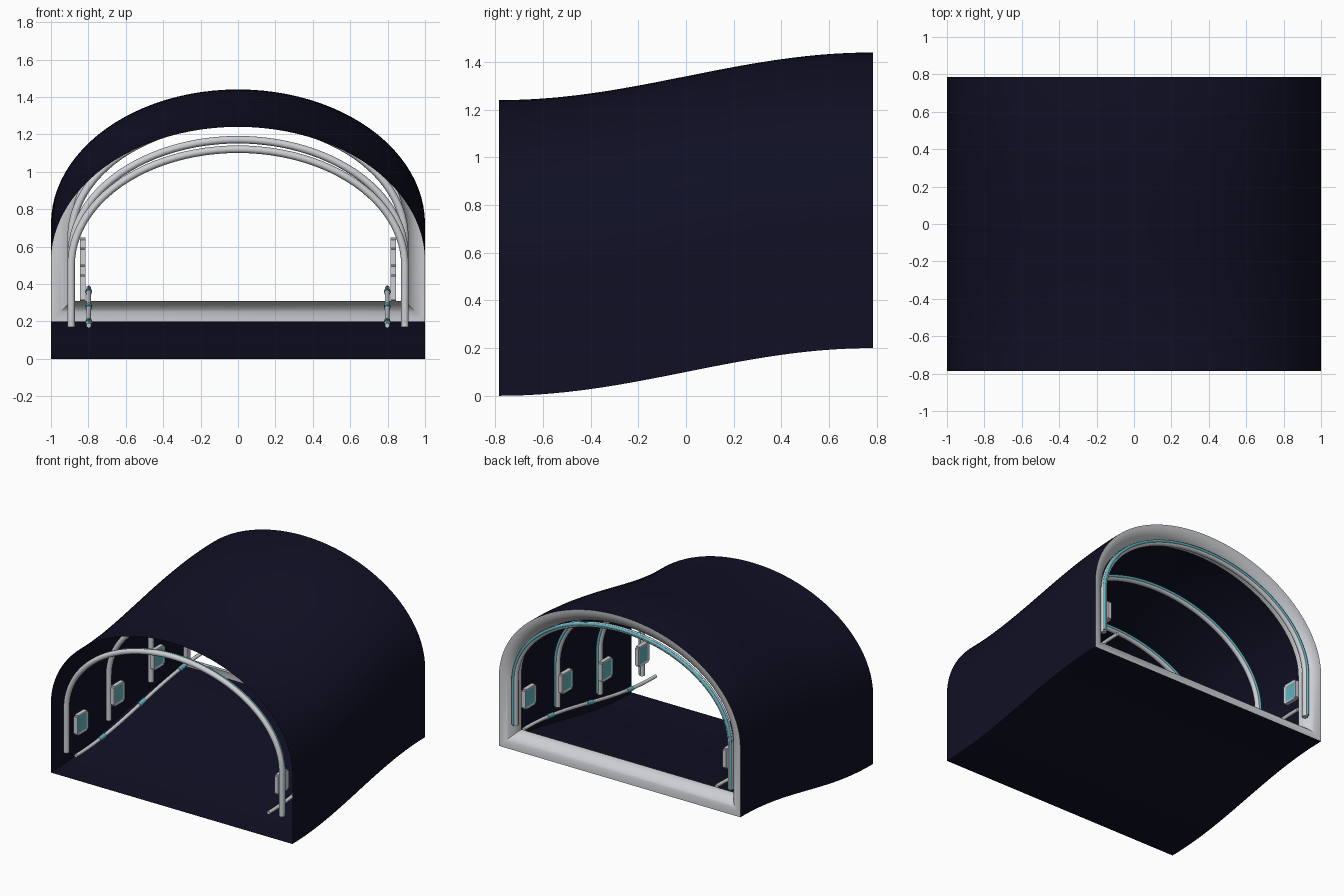
import bpy, bmesh, math

cube = bpy.data.objects.get("Cube")
if cube:
    bpy.data.objects.remove(cube, do_unlink=True)

HALF = 0.785      # half length of the tunnel
RISE = 0.2        # climb from front to back


def material(name, rgb):
    m = bpy.data.materials.new(name)
    m.use_nodes = True
    m.diffuse_color = (*rgb, 1)
    m.node_tree.nodes["Principled BSDF"].inputs["Base Color"].default_value = (*rgb, 1)
    return m


navy = material("dark_navy", (0.005, 0.005, 0.018))
pale = material("pale_grey", (0.62, 0.63, 0.66))
teal = material("teal", (0.12, 0.45, 0.52))


def floor_z(y):
    t = (y + HALF) / (2 * HALF)
    return RISE * (1 - math.cos(math.pi * t)) / 2


def arch(half_width, foot, shoulder, top, n=48):
    """Upright legs joined by a half ellipse, as (x, z) points."""
    pts = [(half_width, foot)]
    for k in range(n + 1):
        a = math.pi * k / n
        pts.append((half_width * math.cos(a), shoulder + (top - shoulder) * math.sin(a)))
    return pts + [(-half_width, foot)]


def finish(obj, mats, angle=40):
    for m in mats:
        obj.data.materials.append(m)
    bpy.ops.object.select_all(action="DESELECT")
    obj.select_set(True)
    bpy.context.view_layer.objects.active = obj
    if obj.type == "CURVE":
        bpy.ops.object.convert(target="MESH")
    bpy.ops.object.shade_smooth_by_angle(angle=math.radians(angle))


def new_object(name, data):
    obj = bpy.data.objects.new(name, data)
    bpy.context.collection.objects.link(obj)
    return obj


def loft(name, sections, mat):
    """Skin a row of closed sections of equal point count."""
    bm = bmesh.new()
    rings = [[bm.verts.new(p) for p in s] for s in sections]
    for r, s in zip(rings, rings[1:]):
        for i in range(len(r)):
            j = (i + 1) % len(r)
            bm.faces.new((r[i], r[j], s[j], s[i]))
    me = bpy.data.meshes.new(name)
    bm.to_mesh(me)
    bm.free()
    finish(new_object(name, me), [mat])


def tube(name, path, radius, mat):
    cu = bpy.data.curves.new(name, "CURVE")
    cu.dimensions = "3D"
    cu.bevel_depth = radius
    cu.bevel_resolution = 3
    cu.use_fill_caps = True
    sp = cu.splines.new("POLY")
    sp.points.add(len(path) - 1)
    for p, co in zip(sp.points, path):
        p.co = (*co, 1)
    finish(new_object(name, cu), [mat])


def steps(a, b, n):
    return [a + (b - a) * k / n for k in range(n + 1)]


# Tunnel skin with its floor
loft("tunnel_shell",
     [[(x, y, z + floor_z(y)) for x, z in arch(1, 0, 0.52, 1.24)]
      for y in steps(-HALF, HALF, 28)], navy)

# Rounded lip inside the back opening
LIP = 0.11
lip = []
for a in steps(0, math.pi / 2, 10):
    i = LIP * math.sin(a)
    y = HALF - LIP * (1 - math.cos(a))
    lip.append([(x, y, z + RISE) for x, z in arch(1 - i, i, 0.52, 1.24 - i)])
loft("back_lip", lip, pale)

# Arched ribs, each with a light strip along its back
for n, y in enumerate((-0.755, -0.255, 0.245, 0.745)):
    f = floor_z(y)
    tube(f"rib_{n}", [(x, y, z + f) for x, z in arch(0.892, 0.17, 0.5, 1.12)], 0.02, pale)
    tube(f"rib_light_{n}",
         [(x, y + 0.015, z + f) for x, z in arch(0.9, 0.18, 0.5, 1.128)], 0.011, teal)


def panel(name, side, y):
    """Box with a recessed teal screen on the face turned to the middle."""
    bm = bmesh.new()
    bmesh.ops.create_cube(bm, size=1)
    for v in bm.verts:
        v.co.x = side * 0.831 + v.co.x * 0.03
        v.co.y = y + v.co.y * 0.13
        v.co.z = floor_z(y) + 0.375 + v.co.z * 0.15
    bm.normal_update()
    face = min(bm.faces, key=lambda g: g.normal.x * side)
    bmesh.ops.inset_individual(bm, faces=[face], thickness=0.022, depth=-0.005)
    face.material_index = 1
    edges = [e for e in bm.edges if abs(e.calc_length() - 0.03) < 0.001]
    bmesh.ops.bevel(bm, geom=edges, offset=0.012, segments=3, affect="EDGES")
    me = bpy.data.meshes.new(name)
    bm.to_mesh(me)
    bm.free()
    finish(new_object(name, me), [pale, teal])


# Wall panels and handrails on both sides
for side, label in ((1, "left"), (-1, "right")):
    for n, y in enumerate((-0.67, -0.235, 0.235, 0.67)):
        panel(f"{label}_panel_{n}", side, y)

    def rail(y0, y1, n):
        return [(side * 0.798, y, floor_z(y) + 0.178) for y in steps(y0, y1, n)]

    tube(f"{label}_handrail", rail(-HALF + 0.005, HALF - 0.005, 24), 0.013, pale)
    for n, y in enumerate((-0.47, 0, 0.47)):
        tube(f"{label}_rail_light_{n}", rail(y - 0.035, y + 0.035, 2), 0.017, teal)
